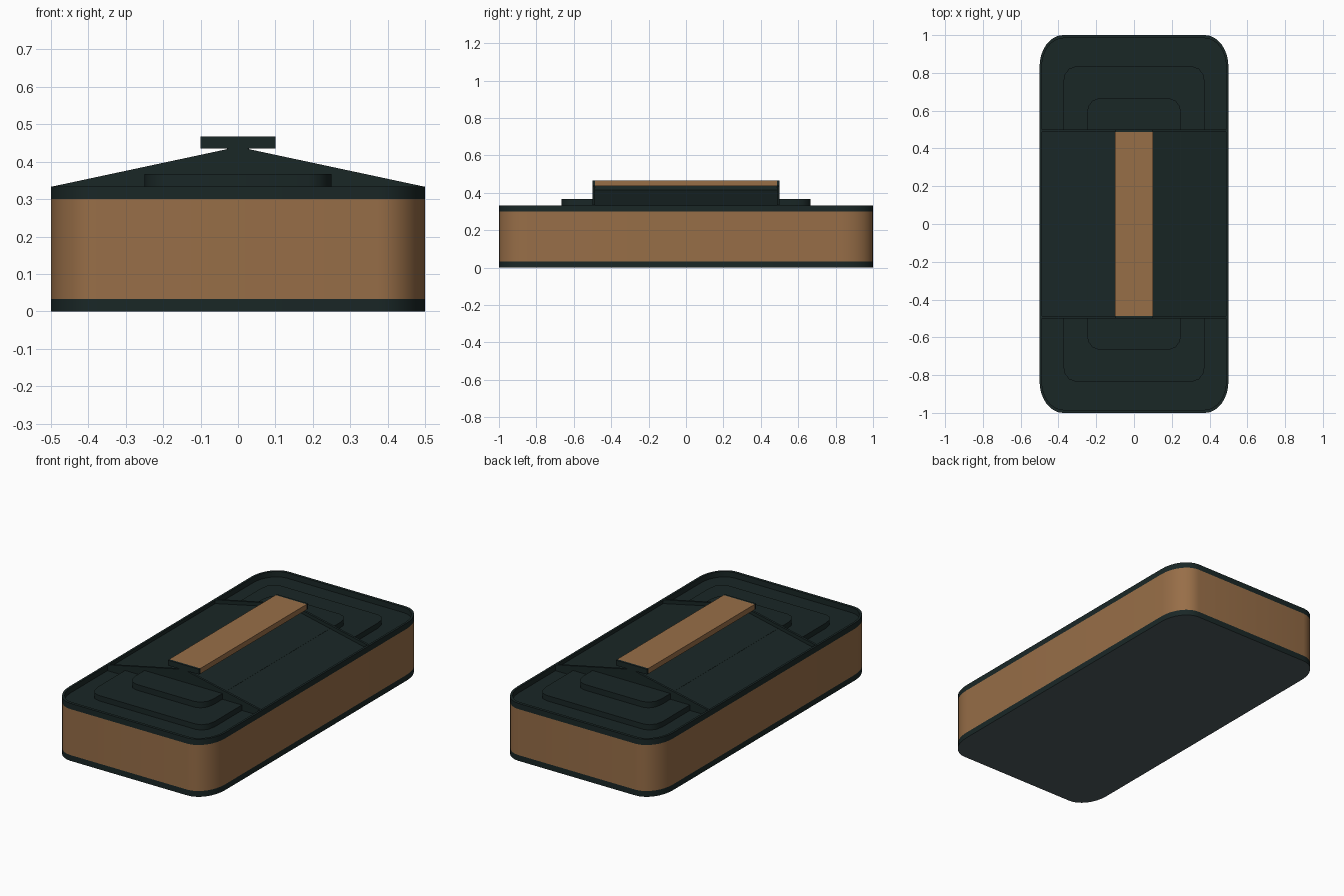
import bpy, bmesh, math

if "Cube" in bpy.data.objects:
    bpy.data.objects.remove(bpy.data.objects["Cube"])


def material(name, rgb):
    m = bpy.data.materials.new(name)
    m.diffuse_color = (*rgb, 1)
    m.use_nodes = True
    m.node_tree.nodes["Principled BSDF"].inputs["Base Color"].default_value = m.diffuse_color
    return m


DARK = material("dark slate", (0.0100, 0.0200, 0.0195))
BROWN = material("tan brown", (0.312, 0.156, 0.064))
GREY = material("slate grey", (0.075, 0.103, 0.110))


def rounded(hx, hy, rx, ry, seg=8):
    """Rounded rectangle outline with elliptical corners."""
    pts = []
    for q, (sx, sy) in enumerate([(1, 1), (-1, 1), (-1, -1), (1, -1)]):
        for i in range(seg + 1):
            a = math.pi / 2 * (q + i / seg)
            pts.append((sx * (hx - rx) + rx * math.cos(a), sy * (hy - ry) + ry * math.sin(a)))
    return pts


def finish(name, bm, mat, smooth=False):
    bmesh.ops.recalc_face_normals(bm, faces=bm.faces[:])
    me = bpy.data.meshes.new(name)
    bm.to_mesh(me)
    bm.free()
    ob = bpy.data.objects.new(name, me)
    bpy.context.collection.objects.link(ob)
    me.materials.append(mat)
    if smooth:
        bpy.ops.object.select_all(action='DESELECT')
        ob.select_set(True)
        bpy.context.view_layer.objects.active = ob
        bpy.ops.object.shade_smooth_by_angle(angle=math.radians(35))
    return ob


def loft(name, loops, mat):
    """Skin a stack of (outline, z) loops and cap both ends."""
    bm = bmesh.new()
    rings = [[bm.verts.new((x, y, z)) for x, y in pts] for pts, z in loops]
    n = len(rings[0])
    for a, b in zip(rings, rings[1:]):
        for i in range(n):
            j = (i + 1) % n
            bm.faces.new((a[i], a[j], b[j], b[i]))
    bm.faces.new(rings[0][::-1])
    bm.faces.new(rings[-1])
    return finish(name, bm, mat, True)


def extrude_y(name, profile, y0, y1, mat):
    """Extrude an x-z profile along y."""
    bm = bmesh.new()
    a, b = ([bm.verts.new((x, y, z)) for x, z in profile] for y in (y0, y1))
    n = len(a)
    for i in range(n):
        j = (i + 1) % n
        bm.faces.new((a[i], a[j], b[j], b[i]))
    bm.faces.new(a)
    bm.faces.new(b[::-1])
    return finish(name, bm, mat)


def mirrored(half):
    return half + [(-x, z) for x, z in reversed(half)]


T = 1 / 30  # common layer thickness
outer = rounded(0.5, 1, 0.125, 0.167)
inner = rounded(0.4875, 0.9835, 0.1125, 0.15)

# Box body: base band with grey underside, wooden wall, raised-rim lid
base = loft("base_band", [(outer, 0), (outer, T)], DARK)
base.data.materials.append(GREY)
for p in base.data.polygons:
    if p.normal.z < -0.9:
        p.material_index = 1
loft("body_wall", [(outer, T), (outer, 0.3)], BROWN)
loft("lid_rim", [(outer, 0.3), (outer, 0.3 + T), (inner, 0.3 + T), (inner, 0.302)], DARK)

# Stepped plates on the lid
loft("lower_step", [(rounded(0.375, 0.833, 0.0625, 0.083, 3), z) for z in (0.302, 0.3 + T)], DARK)
loft("upper_step", [(rounded(0.25, 0.665, 0.0625, 0.083, 3), z) for z in (0.302, 0.3 + 2 * T)], DARK)

# Sloped centre roof, recessed between the gable ends
roof = mirrored([(0.4875, 0.300), (0.4875, 0.314), (0.03, 0.414), (0.03, 0.437)])
extrude_y("centre_roof", roof, -0.487, 0.487, DARK)

# T-topped gable end plates
gable = mirrored([(0.495, 0.302), (0.495, 0.334), (0.027, 0.434), (0.027, 0.436),
                  (0.1, 0.436), (0.1, 0.467)])
for side, label in ((-1, "front"), (1, "back")):
    extrude_y(label + "_gable", gable, side * 0.487, side * 0.5, DARK)

# Wooden handle bar
extrude_y("handle_bar", mirrored([(0.1, 0.436), (0.1, 0.467)]), -0.487, 0.487, BROWN)
